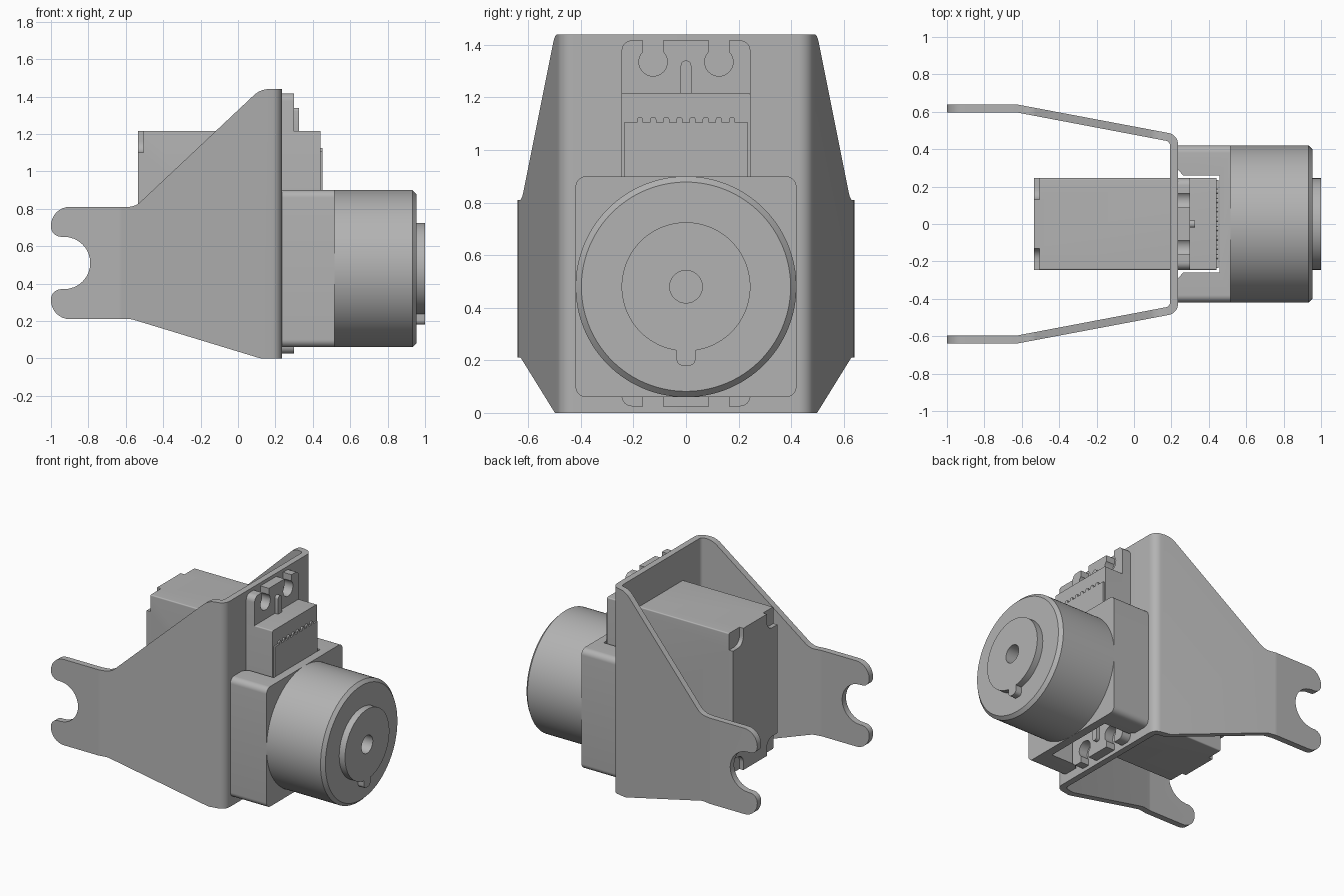
import bpy, bmesh, math
from mathutils import Vector

cube = bpy.data.objects.get("Cube")
if cube:
    bpy.data.objects.remove(cube, do_unlink=True)

grey = bpy.data.materials.new("plain grey")
grey.use_nodes = True
GREY = (0.45, 0.45, 0.45, 1)
grey.diffuse_color = GREY
grey.node_tree.nodes["Principled BSDF"].inputs["Base Color"].default_value = GREY


def rounded(corners, steps=8):
    """Polygon from (u, v, radius) corners, each rounded with an arc."""
    out = []
    n = len(corners)
    for i, c in enumerate(corners):
        p = Vector(c[:2])
        r = c[2] if len(c) > 2 else 0
        if r == 0:
            out.append(p)
            continue
        a = (Vector(corners[i - 1][:2]) - p).normalized()
        b = (Vector(corners[(i + 1) % n][:2]) - p).normalized()
        half = a.angle(b) / 2
        centre = p + (a + b).normalized() * (r / math.sin(half))
        start = p + a * (r / math.tan(half)) - centre
        end = p + b * (r / math.tan(half)) - centre
        sweep = start.angle_signed(end)
        for k in range(steps + 1):
            t = -sweep * k / steps
            q = centre + Vector((start.x * math.cos(t) - start.y * math.sin(t),
                                 start.x * math.sin(t) + start.y * math.cos(t)))
            if not out or (q - out[-1]).length > 1e-4:
                out.append(q)
    return out


def rect(u0, u1, v0, v1, r=0):
    return rounded([(u0, v0, r), (u1, v0, r), (u1, v1, r), (u0, v1, r)])


def circle(u, v, r, n=96):
    return [Vector((u + r * math.cos(math.tau * k / n), v + r * math.sin(math.tau * k / n)))
            for k in range(n)]


def prism(name, outline, axis, lo, hi, chamfer=0):
    """Extrude an outline along an axis, with an optional chamfer at the far end."""
    place = {"x": lambda p, d: (d, p.x, p.y),
             "y": lambda p, d: (p.x, d, p.y),
             "z": lambda p, d: (p.x, p.y, d)}[axis]
    bm = bmesh.new()
    low = [bm.verts.new(place(p, lo)) for p in outline]
    top = [bm.verts.new(place(p, hi)) for p in outline]
    n = len(low)
    bm.faces.new(low)
    cap = bm.faces.new(top)
    for i in range(n):
        j = (i + 1) % n
        bm.faces.new((low[i], low[j], top[j], top[i]))
    bmesh.ops.recalc_face_normals(bm, faces=bm.faces)
    if chamfer:
        bmesh.ops.bevel(bm, geom=list(cap.edges), offset=chamfer, segments=1, affect="EDGES")
    mesh = bpy.data.meshes.new(name)
    bm.to_mesh(mesh)
    bm.free()
    mesh.materials.append(grey)
    obj = bpy.data.objects.new(name, mesh)
    bpy.context.collection.objects.link(obj)
    return obj


def select(obj):
    bpy.ops.object.select_all(action="DESELECT")
    obj.select_set(True)
    bpy.context.view_layer.objects.active = obj


def combine(obj, tool, operation="DIFFERENCE"):
    mod = obj.modifiers.new("cut", "BOOLEAN")
    mod.operation, mod.object, mod.solver = operation, tool, "EXACT"
    select(obj)
    bpy.ops.object.modifier_apply(modifier=mod.name)
    bpy.data.objects.remove(tool, do_unlink=True)


# Bent sheet bracket: folded plan trimmed by the side outline with forked ends
outer = [(-1, .64), (-.63, .64, .1), (.235, .477, .06)]
inner = [(.192, .441, .025), (-.63, .597, .06), (-1, .597)]
flip = lambda pts: [(p[0], -p[1], *p[2:]) for p in reversed(pts)]
plan = rounded(outer + flip(outer) + flip(inner) + inner)
bracket = prism("bracket", plan, "z", -.1, 1.6)
side = rounded([(-1, .21, .1), (-.57, .21, .1), (.12, 0, .06), (.3, 0), (.3, 1.44),
                (.12, 1.44, .12), (-.55, .81, .1), (-1, .81, .1), (-1, .65, .055),
                (-.79, .65, .14), (-.79, .37, .14), (-1, .37, .055)])
combine(bracket, prism("side_outline", side, "y", -1, 1), "INTERSECT")

# Actuator body with screw recesses in the rear corners
body = prism("actuator_body", rect(-.245, .245, .225, 1.217, .008), "x", -.535, .44)
for s in (-1, 1):
    for z0, z1 in ((1.1, 1.3), (.1, .34)):
        y0, y1 = sorted((s * .13, s * .32))
        combine(body, prism("corner_cutter", rect(y0, y1, z0, z1, .06), "x", -.6, -.505))

# Mounting flange with two open keyhole slots at each end
flange = prism("mounting_flange", rect(-.245, .245, .025, 1.417, .04), "x", .235, .3)
for s in (-1, 1):
    for z, z0, z1 in ((1.335, 1.335, 1.5), (.107, -.1, .107)):
        combine(flange, prism("hole_cutter", circle(s * .125, z, .054, 32), "x", .1, .4))
        combine(flange, prism("slot_cutter", rect(s * .125 - .038, s * .125 + .038, z0, z1), "x", .1, .4))

# Stiffening ribs on the flange
for name, z0, z1 in (("upper_rib", 1.2, 1.34), ("lower_rib", .102, .24)):
    prism(name, rect(-.02, .02, z0, z1, .018), "x", .29, .325)

# Front cover with a row of small teeth
prism("front_cover", rect(-.235, .235, .24, 1.105), "x", .43, .452)
for k in range(8):
    y = (k - 3.5) * .05
    prism("cover_tooth", rect(y - .012, y + .012, 1.09, 1.125, .01), "x", .43, .452)

# Coupling block with a channel for the actuator
block = prism("coupling_block", rect(-.42, .42, .06, .9, .04), "x", .235, .515)
channel = [(.1, -.29), (.235, -.29), (.265, -.258), (.457, -.258)]
channel = rounded(channel + flip(channel))
combine(block, prism("channel_cutter", channel, "z", -.1, 1.1))

# Round drum with a chamfered front rim
drum = prism("drum", circle(0, .48, .42, 128), "x", .5, .955, .022)

# Front disc with a pointer tab at the bottom
gap = .15
disc_outline = [Vector((.245 * math.sin(a), .48 - .245 * math.cos(a)))
                for a in (gap + (math.tau - 2 * gap) * k / 80 for k in range(81))]
disc_outline += rounded([(-.036, .237), (-.036, .18, .025), (.036, .18, .025), (.036, .237)])
disc = prism("front_disc", disc_outline, "x", .95, 1)
for part in (drum, disc):
    combine(part, prism("bore_cutter", circle(0, .48, .062, 48), "x", .86, 1.1))

# Smooth shading on curved faces, sharp elsewhere
for obj in bpy.context.scene.objects:
    if obj.type == "MESH":
        select(obj)
        bpy.ops.object.shade_smooth_by_angle(angle=math.radians(25))
